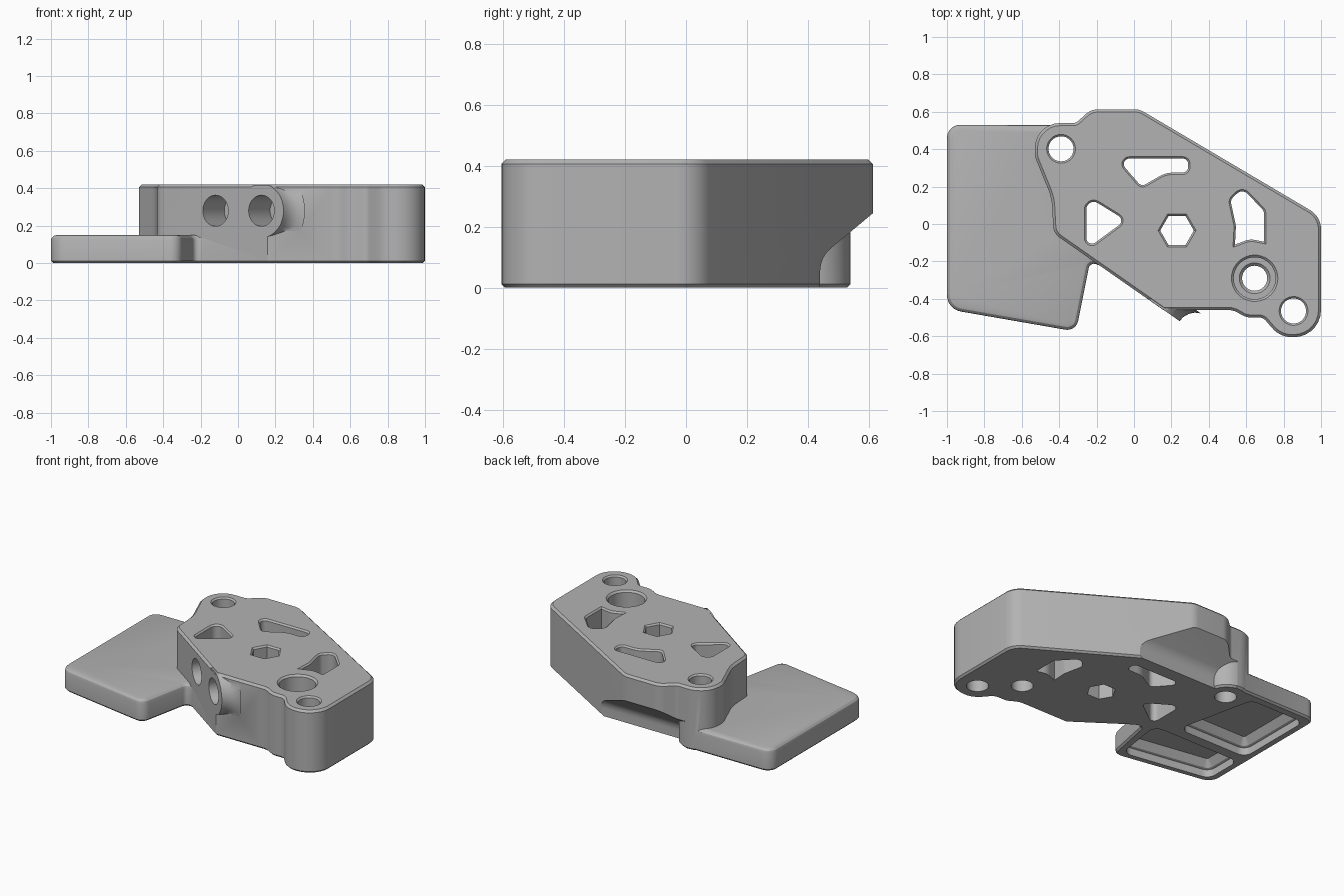
import bpy, bmesh, math
from mathutils import Vector, Matrix

old = bpy.data.objects.get("Cube")
if old:
    bpy.data.objects.remove(old, do_unlink=True)

grey = bpy.data.materials.new("machined_grey")
grey.use_nodes = True
grey.diffuse_color = (0.45, 0.45, 0.45, 1)
grey.node_tree.nodes["Principled BSDF"].inputs["Base Color"].default_value = (0.45, 0.45, 0.45, 1)


def rounded(corners, steps=7):
    """Closed outline from (x, y, radius) corners, each turned into an arc."""
    out = []
    for i, (x, y, r) in enumerate(corners):
        p = Vector((x, y))
        a = (Vector(corners[i - 1][:2]) - p).normalized()
        b = (Vector(corners[(i + 1) % len(corners)][:2]) - p).normalized()
        if r == 0:
            out.append(p)
            continue
        half = a.angle(b) / 2
        centre = p + (a + b).normalized() * r / math.sin(half)
        start = p + a * r / math.tan(half) - centre
        end = p + b * r / math.tan(half) - centre
        sweep = start.angle_signed(end)
        for k in range(steps + 1):
            out.append(centre + Matrix.Rotation(-sweep * k / steps, 2) @ start)
    return out


def circle(x, y, r, n=40):
    return [Vector((x + r * math.cos(math.tau * k / n), y + r * math.sin(math.tau * k / n)))
            for k in range(n)]


def offset(outline, d):
    """Move a counter-clockwise outline outwards by d."""
    out = []
    for i, p in enumerate(outline):
        e = (p - outline[i - 1]).normalized()
        f = (outline[(i + 1) % len(outline)] - p).normalized()
        n, m = Vector((e.y, -e.x)), Vector((f.y, -f.x))
        out.append(p + (n + m) * d / (1 + n.dot(m)))
    return out


def loft(name, outline, levels, matrix=Matrix(), top=None):
    """Solid through (height, outward offset) levels of one outline."""
    area = sum(outline[i - 1].cross(p) for i, p in enumerate(outline))
    if area < 0:
        outline = outline[::-1]
    bm = bmesh.new()
    rings = [[bm.verts.new((p.x, p.y, z)) for p in offset(outline, d)] for z, d in levels]
    for lo, hi in zip(rings, rings[1:]):
        for i in range(len(lo)):
            bm.faces.new((lo[i - 1], lo[i], hi[i], hi[i - 1]))
    bm.faces.new(rings[0][::-1])
    bm.faces.new(rings[-1])
    bm.transform(matrix)
    if top is not None:
        for v in bm.verts:
            v.co.z = min(v.co.z, top)
    bmesh.ops.recalc_face_normals(bm, faces=bm.faces)
    mesh = bpy.data.meshes.new(name)
    bm.to_mesh(mesh)
    bm.free()
    mesh.materials.append(grey)
    obj = bpy.data.objects.new(name, mesh)
    bpy.context.collection.objects.link(obj)
    return obj


def combine(target, tool, operation):
    mod = target.modifiers.new(tool.name, "BOOLEAN")
    mod.operation, mod.object, mod.solver = operation, tool, "EXACT"
    bpy.context.view_layer.objects.active = target
    bpy.ops.object.modifier_apply(modifier=mod.name)
    bpy.data.objects.remove(tool, do_unlink=True)


H = 0.42

# Main block
block = loft("mounting_block", rounded([
    (0.157, -0.46, 0), (0.53, -0.46, 0.1), (0.6, -0.5, 0.1), (0.69, -0.5, 0.05),
    (0.78, -0.605, 0.14), (1, -0.605, 0.145), (1, 0.04, 0.12), (0.03, 0.613, 0.1),
    (-0.23, 0.613, 0.1), (-0.31, 0.54, 0.04), (-0.53, 0.54, 0.135), (-0.53, 0.36, 0.1),
    (-0.44, 0.14, 0.3), (-0.43, -0.05, 0.08)]),
    [(0, -0.012), (0.012, 0), (H - 0.014, 0), (H, -0.014)])

# Sloped undercut along the back
along_x = Matrix(((0, 0, 1, 0), (1, 0, 0, 0), (0, 1, 0, 0), (0, 0, 0, 1)))
combine(block, loft("back_undercut", rounded([
    (0.44, -0.1, 0), (0.8, -0.1, 0), (0.8, 0.4, 0), (0.44, 0.1, 0.1)]),
    [(-0.37, 0), (0.8, 0)], along_x), "DIFFERENCE")

# Screw boss at the back corner
combine(block, loft("screw_boss", circle(-0.395, 0.405, 0.134),
                    [(0, -0.012), (0.012, 0), (0.3, 0)]), "UNION")

# Slanted front face: direction into the block at each bolt hole
inward = Vector((0.573, 0.82, 0)).to_track_quat("Z", "Y").to_matrix().to_4x4()
bolt_spots = [Vector((-0.12, -0.266, 0.28)), Vector((0.125, -0.4375, 0.28))]

# Flared boss round the outer bolt hole
combine(block, loft("bolt_boss", circle(0, 0, 0.144),
                    [(0.001, 0), (0.03, 0.004), (0.06, 0.018), (0.085, 0.04), (0.1, 0.07)],
                    Matrix.Translation(bolt_spots[1]) @ inward, H - 0.002), "UNION")

# Low flange with softened top edge
combine(block, loft("flange", rounded([
    (-1, 0.53, 0.07), (-1, -0.455, 0.09), (-0.31, -0.575, 0.06), (-0.235, -0.2, 0.03),
    (-0.12, -0.25, 0), (-0.2, 0, 0), (-0.37, 0.2, 0), (-0.39, 0.53, 0)]),
    [(0, -0.012), (0.012, 0), (0.12, 0), (0.135, -0.004), (0.146, -0.015), (0.15, -0.03)]),
    "UNION")

# Two stepped pockets under the flange
pockets = [
    [(-0.95, 0.47, 0.06), (-0.95, -0.08, 0.06), (-0.42, -0.08, 0.06), (-0.54, 0.47, 0.06)],
    [(-0.95, -0.15, 0.06), (-0.95, -0.42, 0.06), (-0.345, -0.52, 0.06), (-0.29, -0.15, 0.06)]]
for corners in pockets:
    combine(block, loft("flange_pocket", rounded(corners),
                        [(-0.02, 0), (0.05, 0), (0.055, -0.015), (0.1, -0.05)]), "DIFFERENCE")

# Openings through the block, lightly chamfered at the top
openings = [
    rounded([(-0.09, 0.35, 0.03), (0.29, 0.35, 0.03), (0.29, 0.275, 0.03),
             (0.17, 0.275, 0.15), (0.04, 0.2, 0.03)]),
    rounded([(-0.255, 0.15, 0.04), (-0.045, 0.02, 0.03), (-0.255, -0.135, 0.03)]),
    rounded([(0.695, -0.095, 0), (0.695, 0.07, 0.04), (0.58, 0.19, 0.04),
             (0.515, 0.13, 0.04), (0.545, -0.01, 0.1), (0.54, -0.11, 0), (0.62, -0.08, 0.1)]),
    circle(0.23, -0.035, 0.09, 6),
    circle(-0.39, 0.402, 0.067),
    circle(0.853, -0.465, 0.067)]
for outline in openings:
    combine(block, loft("opening", outline, [(-0.05, 0), (H - 0.01, 0), (H + 0.01, 0.02)]),
            "DIFFERENCE")

# Counterbored hole
combine(block, loft("counterbore", circle(0.645, -0.29, 0.112),
                    [(0.2, 0), (H - 0.012, 0), (H + 0.01, 0.022)]), "DIFFERENCE")
combine(block, loft("counterbore_hole", circle(0.645, -0.29, 0.067),
                    [(-0.05, 0), (0.185, 0), (0.21, 0.025)]), "DIFFERENCE")

# Blind bolt holes in the slanted face
for spot in bolt_spots:
    combine(block, loft("bolt_hole", circle(0, 0, 0.083), [(-0.15, 0), (0.2, 0)],
                        Matrix.Translation(spot) @ inward), "DIFFERENCE")

# Smooth the rounded walls, keep the edges crisp
bpy.ops.object.select_all(action="DESELECT")
block.select_set(True)
bpy.context.view_layer.objects.active = block
bpy.ops.object.shade_smooth_by_angle(angle=math.radians(30))
